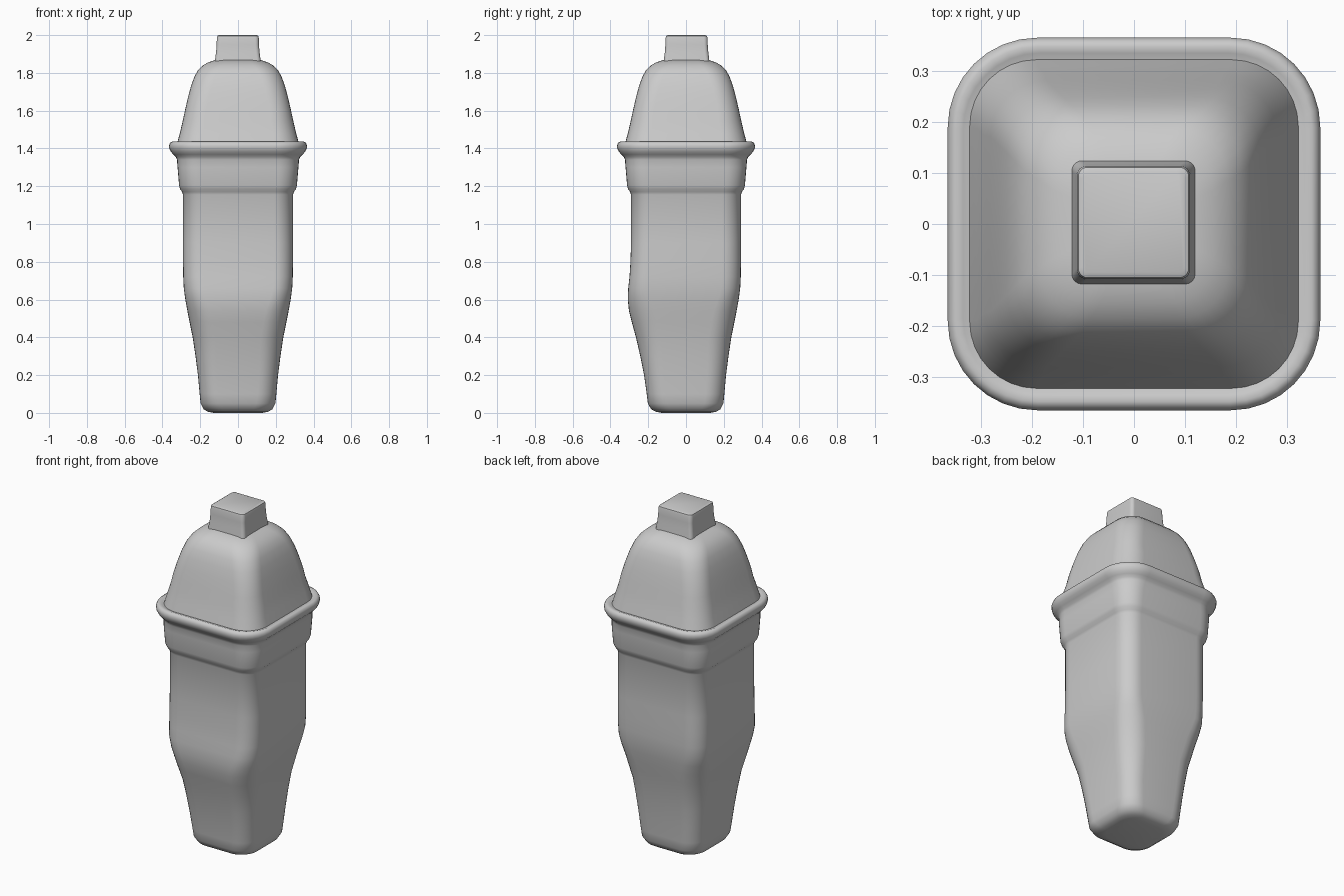
import bpy, bmesh, math
from mathutils import Vector


def ring(w, front, r, z, n=8, cx=0.0, cy=0.0):
    """Rounded square of half-width w, corner radius r; front is the reach towards -y."""
    pts = []
    for q in range(4):
        a0 = q * math.pi / 2
        sx, sy = [(1, 1), (-1, 1), (-1, -1), (1, -1)][q]
        for i in range(n + 1):
            a = a0 + i / n * math.pi / 2
            x = sx * (w - r) + r * math.cos(a)
            y = sy * (w - r) + r * math.sin(a)
            if y < 0:
                y *= front / w
            pts.append(Vector((x + cx, y + cy, z)))
    return pts


def loft(name, rows, angle=40, cx=0.0, cy=0.0):
    """Skin rows of (z, half-width, front reach, corner radius) and cap both ends."""
    bm = bmesh.new()
    loops = [[bm.verts.new(p) for p in ring(w, f, r, z, cx=cx, cy=cy)]
             for z, w, f, r in rows]
    for a, b in zip(loops, loops[1:]):
        for i in range(len(a)):
            j = (i + 1) % len(a)
            bm.faces.new((a[i], a[j], b[j], b[i]))
    bm.faces.new(loops[0][::-1])
    bm.faces.new(loops[-1])
    bmesh.ops.recalc_face_normals(bm, faces=bm.faces)
    me = bpy.data.meshes.new(name)
    bm.to_mesh(me)
    bm.free()
    ob = bpy.data.objects.new(name, me)
    bpy.context.collection.objects.link(ob)
    bpy.ops.object.select_all(action='DESELECT')
    ob.select_set(True)
    bpy.context.view_layer.objects.active = ob
    bpy.ops.object.shade_smooth_by_angle(angle=math.radians(angle))
    return ob


# Tapered body with a bulge on the front, a stepped neck and a rolled rim
loft("body", [
    (0.00, 0.130, 0.130, 0.08), (0.006, 0.160, 0.160, 0.09),
    (0.02, 0.183, 0.185, 0.10), (0.05, 0.198, 0.202, 0.10),
    (0.10, 0.203, 0.208, 0.10), (0.20, 0.212, 0.222, 0.10),
    (0.30, 0.225, 0.242, 0.11), (0.40, 0.240, 0.265, 0.12),
    (0.48, 0.256, 0.287, 0.12), (0.54, 0.268, 0.302, 0.12),
    (0.60, 0.279, 0.308, 0.11), (0.66, 0.287, 0.306, 0.10),
    (0.72, 0.290, 0.299, 0.10), (0.80, 0.291, 0.294, 0.10),
    (0.90, 0.291, 0.291, 0.10), (1.155, 0.291, 0.291, 0.10),
    (1.170, 0.296, 0.296, 0.10), (1.185, 0.307, 0.307, 0.11),
    (1.205, 0.312, 0.312, 0.11), (1.30, 0.320, 0.320, 0.12),
    (1.34, 0.323, 0.323, 0.13), (1.355, 0.329, 0.329, 0.14),
    (1.368, 0.342, 0.342, 0.15), (1.382, 0.355, 0.355, 0.165),
    (1.40, 0.364, 0.364, 0.175), (1.417, 0.365, 0.365, 0.175),
    (1.430, 0.359, 0.359, 0.17), (1.436, 0.348, 0.348, 0.16),
    (1.432, 0.335, 0.335, 0.15), (1.425, 0.315, 0.315, 0.13),
], angle=50)

# Domed lid
dome = [(1.415, 0.325, 0.13), (1.44, 0.319, 0.13), (1.48, 0.308, 0.12),
        (1.54, 0.294, 0.12), (1.60, 0.281, 0.11), (1.67, 0.265, 0.11),
        (1.73, 0.249, 0.11), (1.78, 0.231, 0.11), (1.815, 0.211, 0.11),
        (1.84, 0.185, 0.10), (1.857, 0.155, 0.09), (1.868, 0.120, 0.07),
        (1.872, 0.080, 0.05)]
loft("dome", [(z, w, w, r) for z, w, r in dome])

# Square plug on top
plug = [(1.85, 0.122, 0.02), (1.88, 0.119, 0.02), (1.91, 0.115, 0.02),
        (1.95, 0.112, 0.02), (1.985, 0.111, 0.02), (1.996, 0.108, 0.018),
        (2.00, 0.100, 0.015)]
loft("top_plug", [(z, w, w, r) for z, w, r in plug], cx=-0.001, cy=0.003)
